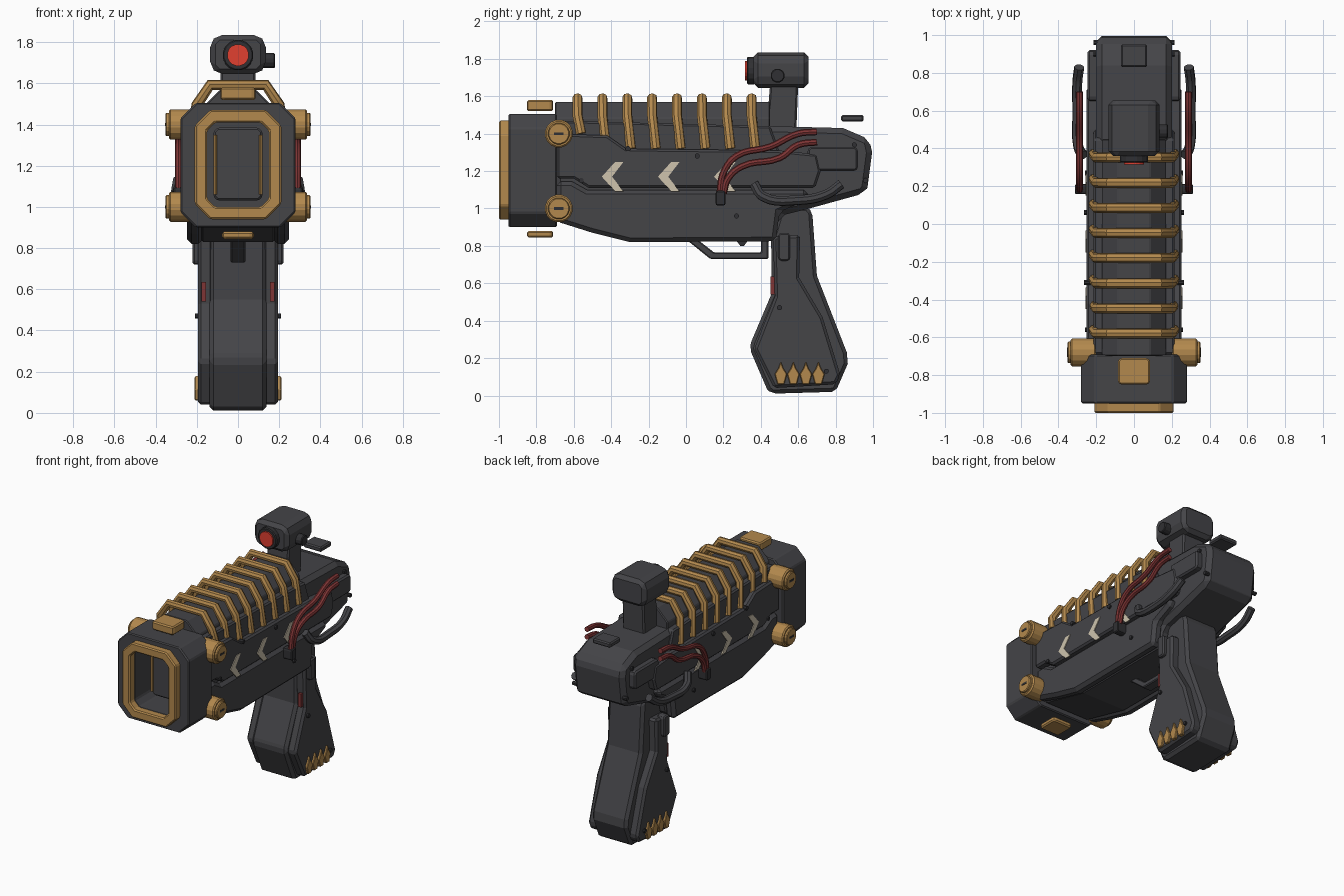
import bpy, bmesh, math

cube = bpy.data.objects.get("Cube")
if cube:
    bpy.data.objects.remove(cube, do_unlink=True)


def material(name, r, g, b):
    m = bpy.data.materials.new(name)
    m.use_nodes = True
    m.diffuse_color = (r, g, b, 1)
    m.node_tree.nodes["Principled BSDF"].inputs["Base Color"].default_value = (r, g, b, 1)
    return m


DARK = material("dark grey metal", .058, .058, .064)
BLACK = material("black hardware", .03, .03, .033)
GOLD = material("brass", .45, .25, .075)
CREAM = material("cream paint", .62, .55, .42)
CABLE = material("dark red cable", .21, .035, .035)
LENS = material("red lens", .75, .05, .03)


def link(name, mesh, mat):
    mesh.materials.append(mat)
    ob = bpy.data.objects.new(name, mesh)
    bpy.context.scene.collection.objects.link(ob)
    return ob


def solid(name, outline, axis, a, b, mat, bevel=0.0, hole=None):
    """Extrude an outline along an axis from a to b, optionally with a hole."""
    place = {"x": lambda p, t: (t, p[0], p[1]),
             "y": lambda p, t: (p[0], t, p[1]),
             "z": lambda p, t: (p[0], p[1], t)}[axis]
    bm = bmesh.new()

    def loop(pts, t):
        return [bm.verts.new(place(p, t)) for p in pts]

    def bridge(l1, l2):
        n = len(l1)
        for i in range(n):
            j = (i + 1) % n
            bm.faces.new((l1[i], l1[j], l2[j], l2[i]))

    o1, o2 = loop(outline, a), loop(outline, b)
    bridge(o1, o2)
    if hole:
        h1, h2 = loop(hole, a), loop(hole, b)
        bridge(h1, h2)
        bridge(o1, h1)
        bridge(o2, h2)
    else:
        bm.faces.new(o1)
        bm.faces.new(o2)
    bmesh.ops.recalc_face_normals(bm, faces=bm.faces)
    mesh = bpy.data.meshes.new(name)
    bm.to_mesh(mesh)
    bm.free()
    ob = link(name, mesh, mat)
    if bevel:
        mod = ob.modifiers.new("edge", "BEVEL")
        mod.width = bevel
        mod.segments = 1
        mod.limit_method = "ANGLE"
        mod.angle_limit = math.radians(35)
    return ob


def octagon(w, lo, hi, c, u0=0.0):
    """Chamfered rectangle of half width w."""
    return [(u0 - w + c, lo), (u0 + w - c, lo), (u0 + w, lo + c), (u0 + w, hi - c),
            (u0 + w - c, hi), (u0 - w + c, hi), (u0 - w, hi - c), (u0 - w, lo + c)]


def rect(u0, u1, v0, v1):
    return [(u0, v0), (u1, v0), (u1, v1), (u0, v1)]


def circle(u, v, r, n=16):
    return [(u + r * math.cos(math.tau * (i + .5) / n),
             v + r * math.sin(math.tau * (i + .5) / n)) for i in range(n)]


def tube(name, pts, r, mat, smooth=True):
    """Round tube through points, turned into a mesh."""
    cu = bpy.data.curves.new(name, "CURVE")
    cu.dimensions = "3D"
    cu.bevel_depth, cu.bevel_resolution = r, 2
    cu.use_fill_caps = True
    cu.resolution_u = 5
    sp = cu.splines.new("BEZIER" if smooth else "POLY")
    target = sp.bezier_points if smooth else sp.points
    target.add(len(pts) - 1)
    for q, p in zip(target, pts):
        if smooth:
            q.co = p
            q.handle_left_type = q.handle_right_type = "AUTO"
        else:
            q.co = (*p, 1)
    tmp = bpy.data.objects.new(name + " path", cu)
    mesh = bpy.data.meshes.new_from_object(tmp)
    bpy.data.objects.remove(tmp)
    mesh.materials.clear()
    mesh.shade_smooth()
    mesh.set_sharp_from_angle(angle=math.radians(40))
    return link(name, mesh, mat)


# Main body and the barrel under the ribs
solid("body_core", [(-.7, .93), (-.3, .83), (.47, .83), (.5, .96), (.66, 1.0), (.95, 1.08),
                    (.97, 1.11), (.995, 1.3), (.98, 1.37), (.84, 1.43), (.45, 1.44), (-.7, 1.47)],
      "x", -.2, .2, DARK, .03)
solid("barrel", octagon(.17, 1.2, 1.57, .085), "y", -.7, .45, DARK, .006)

# Muzzle block, brass frame and recessed panel
opening = octagon(.15, 1.0, 1.41, .04)
solid("muzzle_block", octagon(.28, .9, 1.505, .075), "y", -.95, -.69, DARK, .008, opening)
solid("muzzle_frame", octagon(.21, .94, 1.47, .075), "y", -1, -.94, GOLD, .008, opening)
solid("muzzle_panel", octagon(.12, 1.03, 1.385, .02), "y", -.8, -.69, DARK, .01)
solid("muzzle_top_plate", octagon(.085, -.85, -.71, .012, 0), "z", 1.52, 1.58, GOLD, .012)
solid("muzzle_bottom_plate", octagon(.077, -.85, -.71, .012, 0), "z", .845, .88, GOLD, .01)

# Brass ribs over the barrel
for i in range(8):
    y = -.58 + i * .133
    foot = 1.4 if i == 0 else 1.32
    half = [(.213, y + .02, foot), (.2, y, 1.495), (.135, y, 1.592)]
    tube("rib", half + [(-x, v, z) for x, v, z in reversed(half)], .027, GOLD, False)

# Sight with lens, knob and neck
solid("sight_neck", [(.43, 1.42), (.59, 1.42), (.6, 1.67), (.45, 1.67)], "x", -.085, .085, DARK, .01)
solid("sight_box", octagon(.135, 1.645, 1.835, .035), "y", .36, .655, DARK, .025)
solid("sight_ring", circle(0, 1.737, .075), "y", .325, .37, BLACK, .006)
solid("sight_lens", circle(0, 1.737, .053), "y", .315, .33, LENS)
solid("sight_knob", circle(.49, 1.71, .038, 12), "x", .12, .18, BLACK, .005)
solid("rear_plate", rect(-.07, .07, .83, .95), "z", 1.465, 1.5, DARK, .008)

# Grip, trigger guard and trigger
solid("grip_core", [(.5, .98), (.57, 1.01), (.65, 1.01), (.675, .98), (.7, .64), (.86, .23), (.865, .17),
                    (.8, .02), (.46, .01), (.435, .03), (.34, .25), (.35, .29), (.46, .55), (.455, .83)],
      "x", -.138, .138, DARK, .02)
solid("trigger_guard", [(.0, .835), (.13, .73), (.44, .73), (.44, .835), (.4, .835), (.4, .765),
                        (.15, .765), (.06, .835)], "x", -.036, .036, DARK, .006)
solid("trigger", [(.26, .84), (.34, .84), (.31, .8), (.29, .8)], "x", -.02, .02, BLACK)

upper = [(-.69, 1.4), (-.42, 1.39), (-.32, 1.32), (.5, 1.31), (.7, 1.29), (.72, 1.2),
         (.69, 1.11), (-.52, 1.11), (-.6, 1.16), (-.69, 1.16)]
lower = [(-.69, .93), (-.5, .87), (-.3, .82), (.48, .825), (.5, .98), (.65, 1.05),
         (.65, 1.1), (-.53, 1.1), (-.61, 1.145), (-.69, 1.145)]
grip_panel = [(.465, .85), (.61, .86), (.605, .63), (.73, .42), (.825, .11), (.8, .06),
              (.47, .04), (.365, .25), (.475, .53)]
screws = [(-.31, 1.32, .25), (.06, 1.28, .25), (.27, .96, .245), (-.56, 1.15, .245),
          (.9, 1.34, .2), (.96, 1.15, .2), (.5, .47, .195), (.75, .13, .195)]

# Everything that sits on both sides
for s, side in ((1, "left"), (-1, "right")):
    def plate(name, outline, a, b, mat, bevel=0.0):
        return solid(side + "_" + name, outline, "x", s * a, s * b, mat, bevel)

    plate("upper_panel", upper, .18, .252, DARK, .012)
    plate("lower_panel", lower, .17, .247, DARK, .022)
    plate("shoulder_rail", [(-.69, 1.47), (.45, 1.44), (.5, 1.3), (-.69, 1.3)], .15, .215, DARK, .01)
    plate("rear_box", octagon(.135, 1.2, 1.33, .015, .785), .18, .245, DARK, .012)
    plate("grip_panel", grip_panel, .12, .195, DARK, .015)
    plate("grip_clip", octagon(.032, .72, .87, .012, .525), .16, .22, DARK, .008)
    plate("grip_light", rect(.452, .48, .54, .635), .155, .178, CABLE)
    tube(side + "_muzzle_rod", [(s * .11, -.806, 1.06), (s * .11, -.806, 1.35)], .009, GOLD, False)

    # Brass bolts with a slot
    for z in (1.0, 1.4):
        plate("bolt", circle(-.68, z, .075), .2, .335, GOLD, .008)
        plate("bolt_head", circle(-.68, z, .058), .33, .352, GOLD, .005)
        plate("bolt_slot", rect(-.705, -.655, z - .007, z + .007), .35, .354, BLACK)

    # Painted chevrons
    for i in range(3):
        y = -.45 + i * .3
        plate("chevron", [(y, 1.17), (y + .07, 1.248), (y + .115, 1.248), (y + .055, 1.17),
                          (y + .115, 1.092), (y + .07, 1.092)], .248, .257, CREAM)

    # Brass teeth on the grip foot
    for i in range(4):
        y = .507 + i * .067
        plate("grip_tooth", [(y - .018, .06), (y + .018, .06), (y + .033, .115), (y + .014, .145),
                             (y, .182), (y - .014, .145), (y - .033, .115)], .18, .21, GOLD, .004)

    # Cables, their socket and the curved hose
    for name, path in (("cable_high", [(.18, 1.08), (.2, 1.19), (.27, 1.28), (.45, 1.33), (.6, 1.4), (.7, 1.41)]),
                       ("cable_low", [(.2, 1.08), (.225, 1.16), (.3, 1.225), (.5, 1.27), (.6, 1.34), (.7, 1.355)])):
        tube(side + "_" + name, [(s * .288, y, z) for y, z in path], .018, CABLE)
    plate("cable_socket", octagon(.027, 1.015, 1.095, .008, .185), .24, .312, BLACK, .006)
    tube(side + "_hose", [(s * x, y, z) for x, y, z in
                          ((.27, .365, 1.13), (.295, .41, 1.065), (.3, .6, 1.045), (.3, .75, 1.075), (.29, .83, 1.13))],
         .027, DARK)
    for y, z, x in screws:
        plate("screw", circle(y, z, .014, 8), x - .02, x + .014, BLACK)
